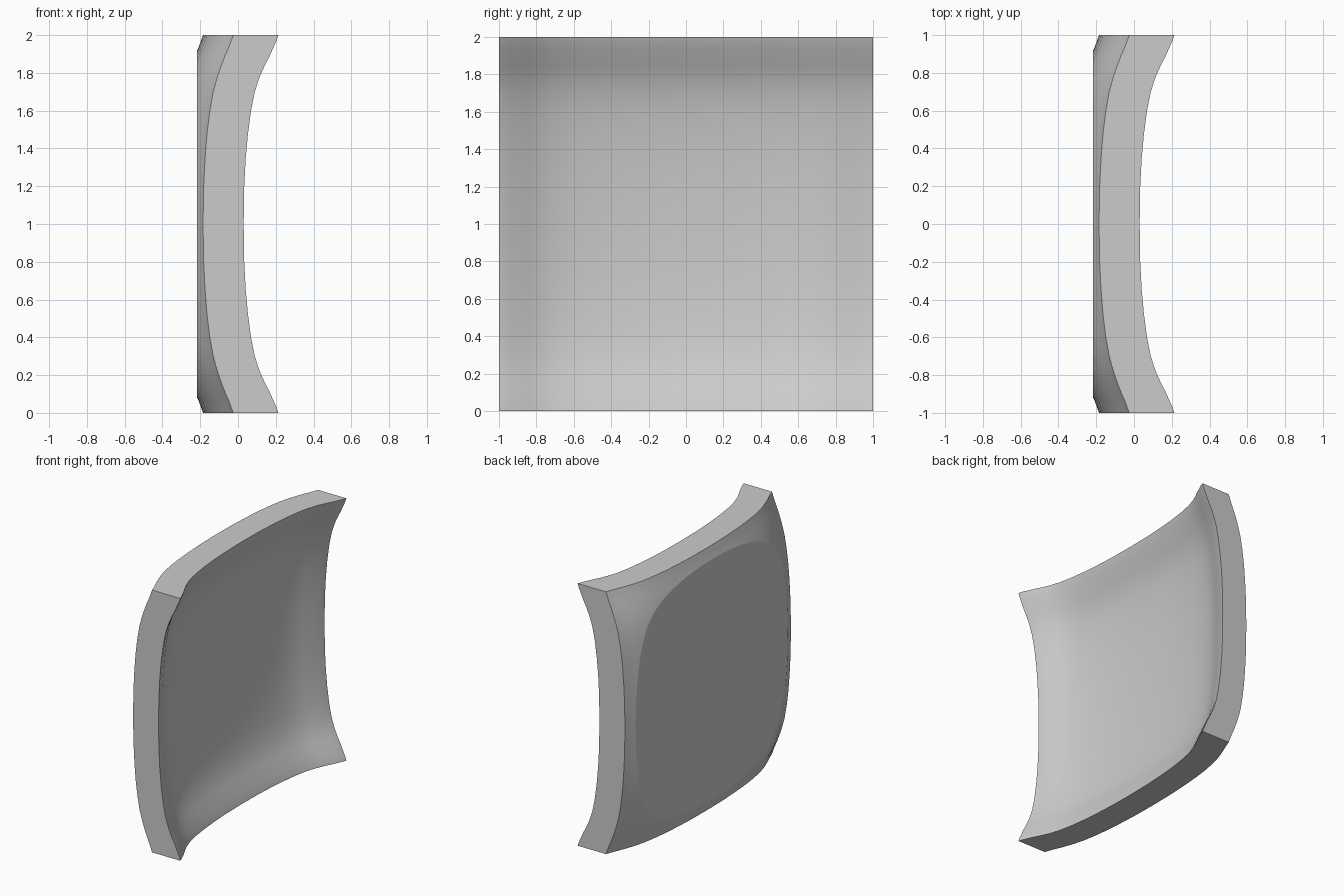
import bpy, bmesh, math

cube = bpy.data.objects.get("Cube")
if cube:
    bpy.data.objects.remove(cube, do_unlink=True)

# Plain grey finish
grey = bpy.data.materials.new("plain_grey")
grey.use_nodes = True
grey.diffuse_color = (0.6, 0.6, 0.6, 1)
grey.node_tree.nodes["Principled BSDF"].inputs["Base Color"].default_value = (0.6, 0.6, 0.6, 1)

# Half profile: distance from centre, rise of the dished side, rise of the back
HALF = [(0, 0, 0), (.2, .003, .003), (.35, .011, .011), (.48, .023, .021),
        (.6, .039, .036), (.7, .059, .054), (.78, .085, .076), (.84, .112, .097),
        (.89, .138, .116), (.94, .160, .138), (.97, .174, .149), (1, .184, .16)]
PROFILE = [(-t, f, b) for t, f, b in reversed(HALF[1:])] + HALF
N = len(PROFILE)
FRONT_BASE, BACK_BASE, BACK_CUT = -.154, -.345, -.217

bm = bmesh.new()


def dished_sheet(base, rise):
    """Sweep the profile along itself: its rise in y is added to its rise in z."""
    return [[bm.verts.new((base + p[rise] + q[rise], p[0], q[0] + 1))
             for q in PROFILE] for p in PROFILE]


def rim(sheet):
    """Vertices around the border of a sheet, in order."""
    last = N - 1
    return ([sheet[i][0] for i in range(last)] + [sheet[last][j] for j in range(last)]
            + [sheet[i][last] for i in range(last, 0, -1)]
            + [sheet[0][j] for j in range(last, 0, -1)])


# Dished side and back
front = dished_sheet(FRONT_BASE, 1)
back = dished_sheet(BACK_BASE, 2)
for s in (front, back):
    for i in range(N - 1):
        for j in range(N - 1):
            bm.faces.new((s[i][j], s[i + 1][j], s[i + 1][j + 1], s[i][j + 1]))

# Straight edge walls
a, b = rim(front), rim(back)
for k in range(len(a)):
    n = (k + 1) % len(a)
    bm.faces.new((a[k], b[k], b[n], a[n]))
bmesh.ops.recalc_face_normals(bm, faces=bm.faces[:])

# Slice the bulging back off flat and cap it
cut = bmesh.ops.bisect_plane(bm, geom=bm.verts[:] + bm.edges[:] + bm.faces[:],
                             plane_co=(BACK_CUT, 0, 0), plane_no=(-1, 0, 0),
                             clear_outer=True)
loop = [e for e in cut["geom_cut"] if isinstance(e, bmesh.types.BMEdge)]
bmesh.ops.contextual_create(bm, geom=loop)
bmesh.ops.recalc_face_normals(bm, faces=bm.faces[:])

# Smooth dish with crisp walls and a crisp outline round the flat back
for f in bm.faces:
    f.smooth = True
for e in bm.edges:
    on_cut = all(abs(v.co.x - BACK_CUT) < 1e-4 for v in e.verts)
    if on_cut or e.calc_face_angle(0) > math.radians(40):
        e.smooth = False

mesh = bpy.data.meshes.new("dished_panel")
bm.to_mesh(mesh)
bm.free()
mesh.materials.append(grey)
panel = bpy.data.objects.new("dished_panel", mesh)
bpy.context.collection.objects.link(panel)
